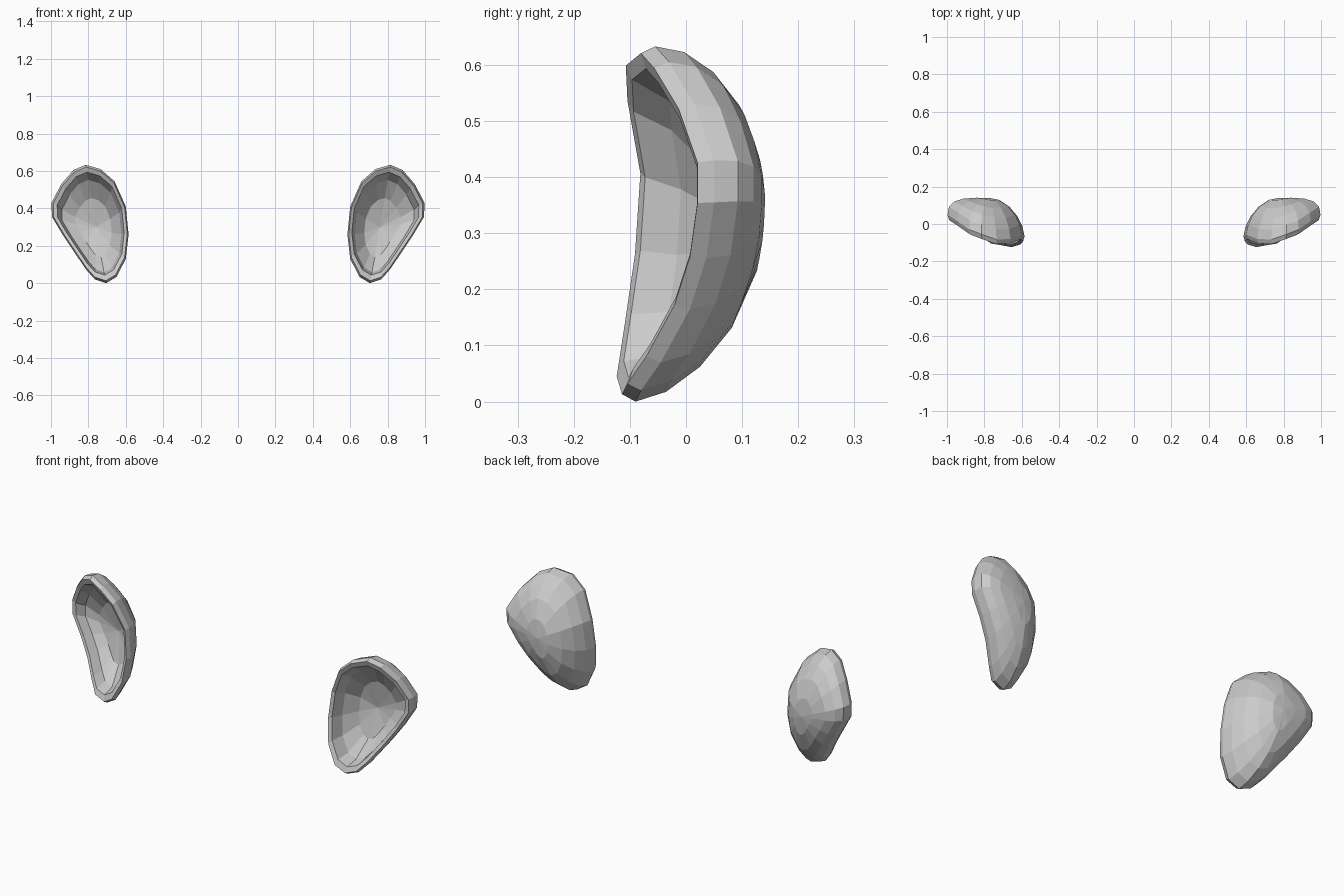
import bpy, bmesh
from math import sin, cos, radians
from mathutils import Vector

if "Cube" in bpy.data.objects:
    bpy.data.objects.remove(bpy.data.objects["Cube"])

# Widest outline of the right-hand shell, starting at the bottom tip
OUTLINE = [Vector(p) for p in (
    (.705, -.09, 0), (.65, -.1, .033), (.60, -.085, .13), (.585, -.066, .26),
    (.60, -.056, .41), (.66, -.08, .545), (.735, -.083, .61), (.815, -.055, .633),
    (.88, -.03, .605), (.945, .015, .53), (.997, .05, .43), (.995, .05, .355),
    (.935, .036, .255), (.875, .007, .165), (.81, -.045, .07), (.765, -.08, .02))]
MID = Vector((.765, -.015, .33))     # centre of the opening
BACK = Vector((.01, .155, .01))      # from opening centre to rear of shell
FLOOR = Vector((-.005, .12, -.03))   # from opening centre to bottom of the bowl


def dome_ring(scale, shift, depth, deg):
    """One loop of a full, rounded dome bulging from the outline along depth."""
    c, s = cos(radians(deg)), sin(radians(deg))
    flat = Vector((c ** .95, c ** 1.8, c ** .88))
    return [MID + shift + (p - MID) * scale * flat + depth * s for p in OUTLINE]


def bridge(bm, a, b):
    n = len(a)
    for i in range(n):
        j = (i + 1) % n
        bm.faces.new((a[i], a[j], b[j], b[i]))


def cap(bm, ring, point):
    tip = bm.verts.new(point)
    for i in range(len(ring)):
        bm.faces.new((ring[i], ring[(i + 1) % len(ring)], tip))


bm = bmesh.new()
zero = Vector((0, 0, 0))
lip = Vector((0, -.022, 0))

# Rear dome, rolled lip, then hollow bowl
rings = [dome_ring(1, zero, BACK, d) for d in (74, 54, 36, 18, 0)]
rings.append(dome_ring(.96, Vector((0, -.027, 0)), BACK, 0))
rings += [dome_ring(.87, lip, FLOOR, d) for d in (0, 28, 58)]
loops = [[bm.verts.new(p) for p in r] for r in rings]
for a, b in zip(loops, loops[1:]):
    bridge(bm, a, b)
cap(bm, loops[0], MID + BACK)
cap(bm, loops[-1], MID + lip + FLOOR)
bmesh.ops.recalc_face_normals(bm, faces=bm.faces)

mesh = bpy.data.meshes.new("ears")
bm.to_mesh(mesh)
bm.free()
ears = bpy.data.objects.new("ears", mesh)
bpy.context.collection.objects.link(ears)

# Matching shell on the other side
mirror = ears.modifiers.new("mirror", 'MIRROR')
mirror.use_axis = (True, False, False)
mirror.use_mirror_merge = False
